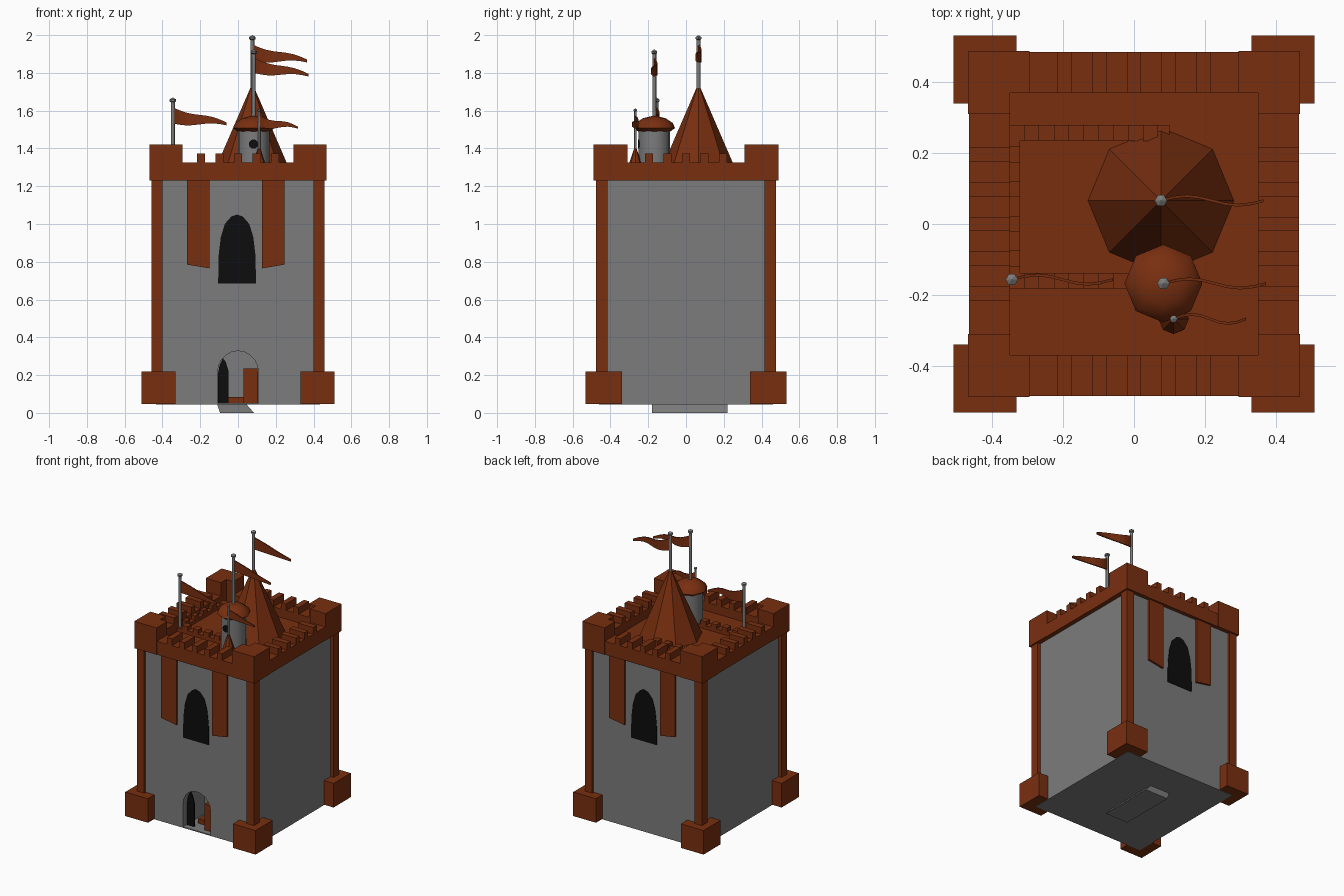
import bpy, bmesh, math
from mathutils import Matrix, Vector

if "Cube" in bpy.data.objects:
    bpy.data.objects.remove(bpy.data.objects["Cube"])


def material(name, rgb):
    m = bpy.data.materials.new(name)
    m.use_nodes = True
    m.diffuse_color = (*rgb, 1)
    m.node_tree.nodes["Principled BSDF"].inputs["Base Color"].default_value = (*rgb, 1)
    return m


RUST = material("rust_brown", (0.19, 0.028, 0.005))
STONE = material("stone_grey", (0.2, 0.2, 0.2))
BLACK = material("opening_black", (0.004, 0.004, 0.004))


def finish(bm, name, mat, smooth=False):
    bmesh.ops.recalc_face_normals(bm, faces=bm.faces)
    mesh = bpy.data.meshes.new(name)
    bm.to_mesh(mesh)
    bm.free()
    mesh.materials.append(mat)
    ob = bpy.data.objects.new(name, mesh)
    bpy.context.collection.objects.link(ob)
    if smooth:
        bpy.ops.object.select_all(action='DESELECT')
        ob.select_set(True)
        bpy.context.view_layer.objects.active = ob
        bpy.ops.object.shade_smooth_by_angle(angle=math.radians(50))
    return ob


def boxes(name, mat, spans):
    """Several boxes in one object, each as (x0, x1, y0, y1, z0, z1)."""
    bm = bmesh.new()
    for x0, x1, y0, y1, z0, z1 in spans:
        size = Vector((x1 - x0, y1 - y0, z1 - z0))
        mid = Vector((x0 + x1, y0 + y1, z0 + z1)) / 2
        bmesh.ops.create_cube(bm, size=1, matrix=Matrix.Translation(mid) @ Matrix.Diagonal(size).to_4x4())
    return finish(bm, name, mat)


def prism(name, mat, outline, y0, y1, turn=0):
    """Extrude an x-z outline from y0 to y1, turned about the z axis."""
    bm = bmesh.new()
    face = bm.faces.new([bm.verts.new((x, y0, z)) for x, z in outline])
    out = bmesh.ops.extrude_face_region(bm, geom=[face])["geom"]
    bmesh.ops.translate(bm, vec=(0, y1 - y0, 0), verts=[v for v in out if isinstance(v, bmesh.types.BMVert)])
    bmesh.ops.rotate(bm, matrix=Matrix.Rotation(turn, 3, 'Z'), verts=bm.verts)
    return finish(bm, name, mat)


def lathe(name, mat, centre, profile, sides, smooth=False):
    """Turn an (r, z) profile around a vertical axis."""
    bm = bmesh.new()
    vs = [bm.verts.new((centre[0] + r, centre[1], z)) for r, z in profile]
    es = [bm.edges.new(p) for p in zip(vs, vs[1:])]
    bmesh.ops.spin(bm, geom=vs + es, cent=(*centre, 0), axis=(0, 0, 1), angle=math.tau, steps=sides)
    bmesh.ops.remove_doubles(bm, verts=bm.verts, dist=0.0005)
    return finish(bm, name, mat, smooth)


def flag(name, x, y, z, length, height, drop):
    """A thin tapering pennant waving towards +x."""
    bm = bmesh.new()
    rows, n = [], 8
    for i in range(n + 1):
        t = i / n
        mid = z - drop * t - 0.008 * math.sin(t * math.tau)
        half = height / 2 * (1 - 0.82 * t)
        wave = 0.013 * math.sin(t * math.tau)
        rows.append([bm.verts.new((x + length * t, y + wave + sy, mid + sz))
                     for sy, sz in ((-.004, half), (.004, half), (.004, -half), (-.004, -half))])
    for a, b in zip(rows, rows[1:]):
        for k in range(4):
            bm.faces.new((a[k], a[(k + 1) % 4], b[(k + 1) % 4], b[k]))
    bm.faces.new(rows[0])
    bm.faces.new(rows[-1])
    return finish(bm, name, RUST)


def pole(name, x, y, z0, z1, r):
    lathe(name, STONE, (x, y), [(0, z0), (r, z0), (r, z1 - 2.4 * r), (0, z1 - 2.4 * r)], 8, True)
    ball = [(0, z1 - 3 * r), (1.7 * r, z1 - 2 * r), (1.7 * r, z1 - r), (0, z1)]
    lathe(name + "_finial", STONE, (x, y), ball, 6)


# Tower body: a main block with an arched doorway in the front wall
WX, WY, BASE, TOP = 0.435, 0.46, 0.045, 1.26
arch = [(0.108 * math.cos(a), 0.215 + 0.113 * math.sin(a))
        for a in (math.pi * i / 10 for i in range(11))]
front = [(WX, BASE), (WX, TOP), (-WX, TOP), (-WX, BASE), (-0.108, BASE)] + arch[::-1] + [(0.108, BASE)]
prism("front_wall", STONE, front, -WY, -0.22)
boxes("main_walls", STONE, [(-WX, WX, -0.22, WY, BASE, TOP)])
boxes("doorway_floor", STONE, [(-0.108, 0.108, -WY, -0.22, BASE, 0.052)])
prism("base_plinth", STONE, [(-0.11, BASE), (0.045, BASE), (0.085, 0), (-0.095, 0)], -0.18, 0.22)

# Doorway contents: open door leaf, block and step
prism("door_leaf", BLACK, [(-0.107, 0.052), (-0.05, 0.052), (-0.05, 0.22), (-0.065, 0.27),
                           (-0.08, 0.29), (-0.098, 0.25), (-0.107, 0.2)], -0.42, -0.412)
boxes("doorway_blocks", RUST, [(0.03, 0.107, -0.42, -0.24, 0.052, 0.235),
                               (-0.06, 0.03, -0.36, -0.24, 0.052, 0.085)])

# Corner pillars and feet
signs = [(sx, sy) for sx in (-1, 1) for sy in (-1, 1)]


def mirrored(x0, x1, y0, y1, z0, z1):
    return [(*sorted((sx * x0, sx * x1)), *sorted((sy * y0, sy * y1)), z0, z1) for sx, sy in signs]


boxes("corner_pillars", RUST, mirrored(0.4, 0.458, 0.415, 0.477, 0.15, 1.235))
boxes("corner_feet", RUST, mirrored(0.332, 0.51, 0.34, 0.532, 0.048, 0.218))

# Parapet ring, L-shaped corners and battlements
PX, PY, T = 0.466, 0.486, 0.116
LOW, MID, HIGH = 1.23, 1.325, 1.42
ring = []
for s in (-1, 1):
    ring.append((-PX, PX, *sorted((s * PY, s * (PY - T))), LOW, MID))
    ring.append((*sorted((s * PX, s * (PX - T))), -PY + T, PY - T, LOW, MID))
boxes("parapet", RUST, ring)
boxes("parapet_corners", RUST, mirrored(0.295, PX + .003, PY - T, PY + .003, LOW, HIGH)
      + mirrored(PX - T, PX + .003, 0.31, PY - T, LOW, HIGH))
teeth = []
for i in range(-2, 3):
    c = i * 0.098
    for s in (-1, 1):
        teeth.append((c - .02, c + .02, *sorted((s * PY, s * (PY - T))), MID, 1.372))
        teeth.append((*sorted((s * PX, s * (PX - T))), c - .02, c + .02, MID, 1.372))
boxes("battlements", RUST, teeth)
boxes("roof_floor", RUST, [(-PX + T, PX - T, -PY + T, PY - T, 1.235, 1.265)])

# Low inner battlements on the roof
inner = [(-0.35, 0.1, 0.235, 0.28, 1.26, 1.29), (-0.35, 0.0, -0.183, -0.138, 1.26, 1.29),
         (-0.35, -0.322, -0.138, 0.235, 1.26, 1.29)]
for i in range(5):
    x = -0.31 + i * 0.084
    inner.append((x, x + .042, 0.235, 0.28, 1.29, 1.318))
    if i < 4:
        inner.append((x, x + .042, -0.183, -0.138, 1.29, 1.318))
        inner.append((-0.35, -0.322, -0.12 + i * .098, -0.075 + i * .098, 1.29, 1.318))
boxes("inner_battlements", RUST, inner)

# Pointed windows and hanging banners, front and back
half = [(0.1, 0.685), (0.098, 0.83), (0.086, 0.93), (0.065, 1.0), (0.03, 1.04)]
window = half + [(0, 1.05)] + [(-x, z) for x, z in reversed(half)]
for side, turn in (("front", 0), ("back", math.pi)):
    prism(side + "_window", BLACK, [(x - .005, z) for x, z in window], -WY - .004, -WY + .002, turn)
    for label, outer, near in (("right", -0.27, -0.15), ("left", 0.245, 0.128)):
        prism(f"{side}_banner_{label}", RUST,
              [(outer, 1.24), (near, 1.24), (near, 0.765), (outer, 0.785)], -WY - .014, -WY + .002, turn)

# Spired roof
SPIRE = (0.076, 0.066)
lathe("spire_roof", RUST, SPIRE, [(0, 1.265), (0.206, 1.268), (0, 1.745)], 8)

# Round turret with a domed cap and porthole
TURRET = (0.083, -0.168)
lathe("turret_wall", STONE, TURRET, [(0, 1.26), (0.083, 1.26), (0.083, 1.5), (0, 1.5)], 16, True)
lathe("turret_cap", RUST, TURRET, [(0, 1.49), (0.085, 1.49), (0.11, 1.508), (0.098, 1.535),
                                   (0.06, 1.56), (0, 1.575)], 8, True)
porthole = [(0.082 + 0.025 * math.cos(i * math.tau / 10), 1.423 + 0.025 * math.sin(i * math.tau / 10))
            for i in range(10)]
prism("turret_porthole", BLACK, porthole, -0.255, -0.247)

# Small side spire on the turret
SIDE = (0.112, -0.268)
lathe("side_spire", RUST, SIDE, [(0, 1.265), (0.043, 1.29), (0, 1.42)], 8)

# Flagpoles and pennants
pole("spire_pole", *SPIRE, 1.7, 2.0, 0.0105)
pole("turret_pole", *TURRET, 1.55, 1.925, 0.0105)
pole("corner_pole", -0.345, -0.157, 1.26, 1.67, 0.0105)
pole("side_pole", *SIDE, 1.38, 1.612, 0.0065)
flag("spire_flag", SPIRE[0], SPIRE[1], 1.908, 0.29, 0.085, 0.045)
flag("turret_flag", TURRET[0], TURRET[1], 1.84, 0.29, 0.08, 0.052)
flag("corner_flag", -0.345, -0.157, 1.575, 0.285, 0.085, 0.045)
flag("side_flag", SIDE[0], SIDE[1], 1.545, 0.205, 0.06, 0.035)
